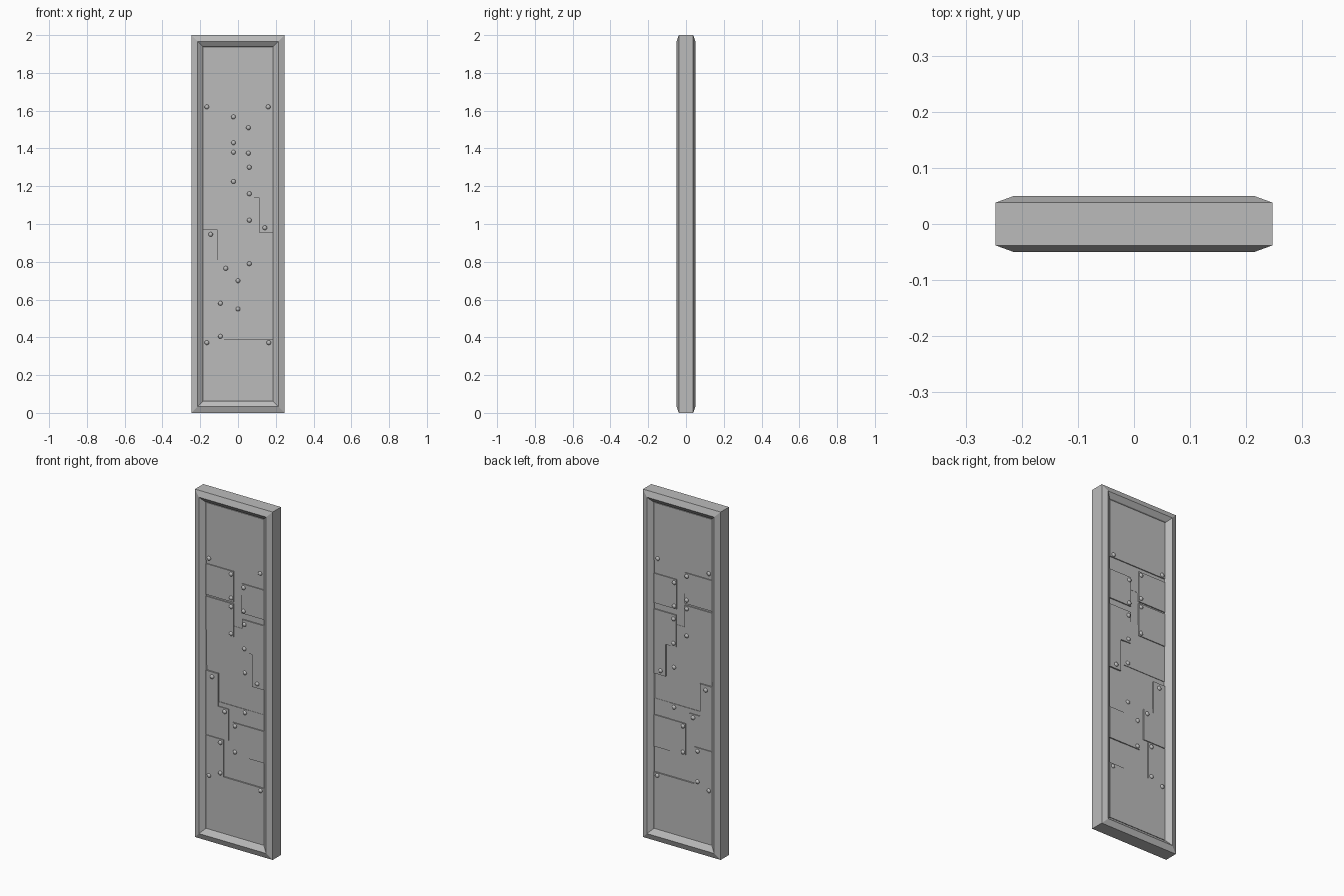
import bpy, bmesh

cube = bpy.data.objects.get("Cube")
if cube:
    bpy.data.objects.remove(cube, do_unlink=True)

grey = bpy.data.materials.new("plain_grey")
grey.use_nodes = True
colour = (0.5, 0.5, 0.5, 1)
grey.diffuse_color = colour
grey.node_tree.nodes["Principled BSDF"].inputs["Base Color"].default_value = colour

W, H = 0.247, 2.0      # half width and height of the frame
P = 0.184              # half width of the opening
BASE, MID, TOP = 0.02, 0.023, 0.028   # half depths of the panel layers


def finish(name, bm):
    bmesh.ops.recalc_face_normals(bm, faces=bm.faces)
    mesh = bpy.data.meshes.new(name)
    bm.to_mesh(mesh)
    bm.free()
    mesh.materials.append(grey)
    ob = bpy.data.objects.new(name, mesh)
    bpy.context.collection.objects.link(ob)
    return ob


def plate(name, outline, depth):
    """Extrude an x-z outline through the door so it shows on both sides."""
    bm = bmesh.new()
    face = bm.faces.new([bm.verts.new((x, -depth, z)) for x, z in outline])
    ext = bmesh.ops.extrude_face_region(bm, geom=[face])["geom"]
    moved = [v for v in ext if isinstance(v, bmesh.types.BMVert)]
    bmesh.ops.translate(bm, verts=moved, vec=(0, 2 * depth, 0))
    return finish(name, bm)


def box(x0, x1, z0, z1):
    return [(x0, z0), (x1, z0), (x1, z1), (x0, z1)]


# Chamfered frame: mitred rings following a mirrored cross-section
half = [(0, 0.038), (0.033, 0.05), (0.058, 0.032), (0.063, BASE)]
section = [(i, -y) for i, y in half] + [(i, y) for i, y in reversed(half)]
bm = bmesh.new()
rings = [[bm.verts.new((x, y, z)) for x, z in box(i - W, W - i, i, H - i)]
         for i, y in section]
for k, ring in enumerate(rings):
    other = rings[(k + 1) % len(rings)]
    for j in range(4):
        n = (j + 1) % 4
        bm.faces.new((ring[j], ring[n], other[n], other[j]))
finish("frame", bm)

# Core slab and the low, overlapping middle layers
plate("core_slab", box(-P, P, 0.063, 1.937), BASE)
plate("upper_middle_layer", box(-P, P, 1.46, 1.605), 0.0225)
plate("centre_middle_layer", box(-P, P, 1.27, 1.46), 0.0215)
plate("lower_middle_layer", box(-P, 0.085, 1.0, 1.27), MID)
plate("bottom_middle_layer", box(-P, 0.085, 0.39, 0.81), MID)
plate("bottom_side_layer", box(0.085, P, 0.39, 0.81), 0.0215)

# Raised plates
plate("top_plate", box(-P, P, 1.605, 1.937), TOP)
plate("bottom_plate", box(-P, P, 0.063, 0.388), TOP)
plate("upper_square_plate", box(-P, -0.01, 1.408, 1.585), TOP)
plate("lower_square_plate", box(-P, -0.01, 1.207, 1.398), TOP)
plate("upper_side_plate", box(0.042, P, 1.36, 1.53), TOP)
plate("lower_side_plate", box(-0.015, P, 0.535, 0.717), TOP)
plate("small_corner_plate", box(-P, -0.072, 0.388, 0.6), TOP)
plate("upper_stepped_plate", [(0.045, 1.325), (P, 1.325), (P, 0.955),
      (0.11, 0.955), (0.11, 1.14), (0.045, 1.14)], TOP)
plate("lower_stepped_plate", [(-P, 0.972), (-0.108, 0.972), (-0.108, 0.785),
      (-0.042, 0.785), (-0.042, 0.605), (-P, 0.605)], TOP)

# Domed rivets on both sides
high = [(-0.165, 1.62), (0.16, 1.62), (-0.024, 1.567), (-0.024, 1.43),
        (0.055, 1.51), (0.055, 1.375), (-0.024, 1.38), (-0.024, 1.225),
        (0.06, 1.3), (0.06, 1.16), (0.142, 0.98), (-0.145, 0.945),
        (-0.065, 0.765), (0, 0.7), (0, 0.55), (-0.093, 0.58),
        (-0.093, 0.405), (-0.165, 0.372), (0.163, 0.372)]
low = [(0.06, 1.02), (0.06, 0.79)]
bm = bmesh.new()
for spots, depth in ((high, TOP), (low, MID)):
    for x, z in spots:
        for side in (-1, 1):
            verts = bmesh.ops.create_uvsphere(bm, u_segments=12, v_segments=8, radius=0.012)["verts"]
            bmesh.ops.scale(bm, verts=verts, vec=(1, 0.8, 1))
            bmesh.ops.translate(bm, verts=verts, vec=(x, side * depth, z))
for f in bm.faces:
    f.smooth = True
finish("rivets", bm)
